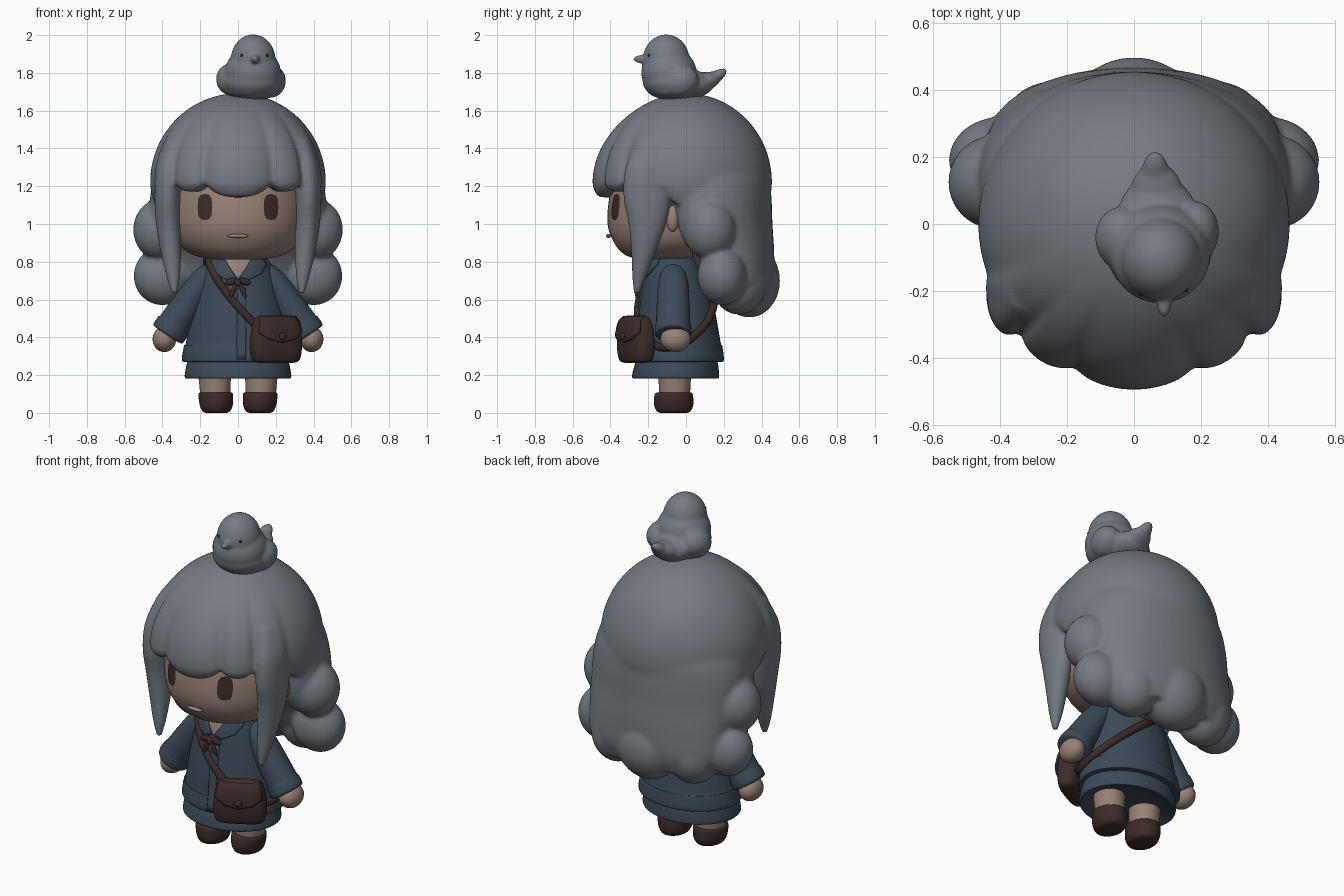
import bpy, bmesh, math
from mathutils import Matrix, Vector

if "Cube" in bpy.data.objects:
    bpy.data.objects.remove(bpy.data.objects["Cube"])


def material(name, rgb):
    m = bpy.data.materials.new(name)
    m.diffuse_color = (*rgb, 1)
    m.use_nodes = True
    m.node_tree.nodes["Principled BSDF"].inputs["Base Color"].default_value = m.diffuse_color
    return m


GREY = material("ash grey", (.18, .197, .223))
SKIN = material("skin", (.31, .22, .18))
NAVY = material("slate blue", (.046, .069, .098))
BROWN = material("dark brown", (.045, .024, .022))
DARK = material("near black", (.02, .02, .022))


def ell(bm, c, r, rot=(0, 0, 0)):
    """Add an ellipsoid."""
    mat = Matrix.Translation(c)
    for a, k in zip(rot, 'XYZ'):
        mat = mat @ Matrix.Rotation(math.radians(a), 4, k)
    bmesh.ops.create_uvsphere(bm, u_segments=32, v_segments=20, radius=1,
                              matrix=mat @ Matrix.Diagonal((*r, 1)))


def dense(rings, sub=5):
    """Smoothly interpolate (z, cx, cy, rx, ry) rings."""
    out = []
    for i in range(len(rings) - 1):
        a, b, c, d = [Vector(rings[max(0, min(len(rings) - 1, i + k))]) for k in (-1, 0, 1, 2)]
        for j in range(sub):
            t = j / sub
            out.append(b + ((c - a) * t + (2 * a - 5 * b + 4 * c - d) * t * t
                            + (3 * b - a - 3 * c + d) * t ** 3) * .5)
    return out + [Vector(rings[-1])]


def loft(bm, rings, n=48, p=2):
    """Add a capped loft of superellipse rings."""
    prev = None
    for z, cx, cy, rx, ry in dense(rings):
        cur = []
        for i in range(n):
            c, s = math.cos(math.tau * i / n), math.sin(math.tau * i / n)
            cur.append(bm.verts.new((cx + rx * math.copysign(abs(c) ** (2 / p), c),
                                     cy + ry * math.copysign(abs(s) ** (2 / p), s), z)))
        if prev:
            for i in range(n):
                bm.faces.new((prev[i], prev[i - 1], cur[i - 1], cur[i]))
        else:
            bm.faces.new(cur)
        prev = cur
    bm.faces.new(prev)


def finish(bm, name, mat, voxel=0, smooth_it=3, thick=0):
    bmesh.ops.recalc_face_normals(bm, faces=bm.faces)
    me = bpy.data.meshes.new(name)
    bm.to_mesh(me)
    bm.free()
    me.materials.append(mat)
    ob = bpy.data.objects.new(name, me)
    bpy.context.collection.objects.link(ob)
    bpy.ops.object.select_all(action='DESELECT')
    bpy.context.view_layer.objects.active = ob
    ob.select_set(True)
    bpy.ops.object.shade_smooth_by_angle(angle=math.radians(40))
    if voxel:
        ob.modifiers.clear()
        m = ob.modifiers.new("blend", 'REMESH')
        m.mode, m.voxel_size, m.use_smooth_shade = 'VOXEL', voxel, True
        s = ob.modifiers.new("relax", 'SMOOTH')
        s.iterations, s.factor = smooth_it, .5
    if thick:
        m = ob.modifiers.new("thickness", 'SOLIDIFY')
        m.thickness, m.offset = thick, 0
    return ob


def ring_at(rings, z):
    d = sorted(dense(rings), key=lambda r: r[0])
    for a, b in zip(d, d[1:]):
        if a[0] <= z <= b[0] and b[0] > a[0]:
            return a.lerp(b, (z - a[0]) / (b[0] - a[0]))
    return d[0] if z < d[0][0] else d[-1]


def patch(name, rings, poly, mat, off=.004, thick=0, p=2):
    """Thin plate hugging the front of a loft; poly holds (x, z) points."""
    bm = bmesh.new()
    pts = [Vector(a).lerp(Vector(b), j / 4) for a, b in zip(poly, poly[1:] + poly[:1]) for j in range(4)]
    mid = sum(pts, Vector((0, 0))) / len(pts)

    def vert(q):
        _, cx, cy, rx, ry = ring_at(rings, q[1])
        k = max(0, 1 - abs((q[0] - cx) / rx) ** p) ** (1 / p)
        return bm.verts.new((q[0], cy - ry * k - off, q[1]))
    prev, n = None, len(pts)
    for k in range(1, 6):
        cur = [vert(mid.lerp(q, k / 5)) for q in pts]
        if prev:
            for i in range(n):
                bm.faces.new((prev[i], prev[i - 1], cur[i - 1], cur[i]))
        else:
            bm.faces.new(cur)
        prev = cur
    return finish(bm, name, mat, thick=thick)


def solid(name, mat, rings=None, p=2, ells=()):
    bm = bmesh.new()
    if rings:
        loft(bm, rings, p=p)
    for e in ells:
        ell(bm, *e)
    return finish(bm, name, mat)


# Head and face
HEAD = [(.812, 0, -.11, .12, .12), (.835, 0, -.10, .235, .22), (.9, 0, -.09, .318, .29),
        (1.0, 0, -.09, .352, .325), (1.15, 0, -.09, .355, .315), (1.35, 0, -.08, .33, .28)]
solid("head", SKIN, HEAD)
for s, side in ((-1, "left"), (1, "right")):
    solid(side + "_ear", SKIN, ells=[((s * .352, -.07, 1.03), (.03, .035, .07))])
    oval = []
    for i in range(12):
        c, n = math.cos(math.tau * i / 12), math.sin(math.tau * i / 12)
        oval.append((s * .175 + .039 * math.copysign(abs(c) ** .7, c),
                     1.09 + .07 * math.copysign(abs(n) ** .7, n)))
    patch(side + "_eye", HEAD, oval, BROWN)
solid("mouth", SKIN, ells=[((0, -.411, .937), (.055, .012, .011))])

# Hair dome: fringe lobes swell out of the front half and hang lower
bm = bmesh.new()
bmesh.ops.create_uvsphere(bm, u_segments=144, v_segments=60, radius=1)
LOBES = ((-1.2, -.785, .07), (-.785, -.385, .09), (-.385, .385, .10), (.385, .785, .09), (.785, 1.2, .07))
for v in bm.verts:
    x, y, z = v.co
    a = math.atan2(x, -y)
    f, amp, floor = 0, 0, 1.10 + .1 * max(0, min(1, (1.45 - abs(a)) / .3))
    for lo, hi, k in LOBES:
        if lo < a < hi:
            u = (2 * a - lo - hi) / (hi - lo)
            f, amp = math.sqrt(1 - u * u), k
            floor = 1.225 - (.085 if lo < 0 < hi else .055) * f
    h = 1.22 + z * .472
    if z < 0:
        d = min(1, -z / .6)
        h = 1.22 - (1.22 - floor) * d
        if d < 1:
            r = (1 - .07 * d * d) / math.hypot(x, y)
            x, y = x * r, y * r
    swell = 1 + amp * f * max(0, 1 - max(z, 0) ** 2 * 1.2)
    v.co = (x * .465 * swell, y * (.45 if y < 0 else .455) * swell, h)

# Back mass, wavy ends, side curls and front locks
loft(bm, [(1.4, 0, .08, .34, .26), (1.27, 0, .1, .43, .335), (1.15, 0, .13, .462, .322),
          (1.0, 0, .16, .465, .298), (.85, 0, .235, .44, .232), (.7, 0, .28, .42, .185),
          (.6, 0, .3, .36, .13)])
ell(bm, (0, .335, .70), (.19, .163, .195))
for s in (-1, 1):
    ell(bm, (s * .362, .075, 1.08), (.108, .125, .24))
    ell(bm, (s * .415, .125, .97), (.14, .14, .16))
    ell(bm, (s * .40, .19, .725), (.153, .13, .155))
    ell(bm, (s * .25, .28, .69), (.15, .145, .17), (0, 0, -s * 25))
    loft(bm, [(1.45, s * .33, -.17, .05, .09), (1.3, s * .365, -.2, .066, .12),
              (1.15, s * .372, -.205, .07, .128), (1.0, s * .368, -.205, .066, .1),
              (.85, s * .355, -.225, .055, .065), (.72, s * .343, -.248, .036, .038),
              (.63, s * .336, -.262, .015, .015)], n=24)
finish(bm, "hair", GREY, voxel=.012, smooth_it=7)

# Bird sitting on the head
bm = bmesh.new()
ell(bm, (.08, -.105, 1.868), (.119, .124, .136))
ell(bm, (.078, -.09, 1.80), (.15, .147, .135))
ell(bm, (.075, -.075, 1.755), (.158, .155, .1))
ell(bm, (.075, -.06, 1.71), (.145, .145, .055))
ell(bm, (-.03, -.045, 1.765), (.086, .1, .085), (20, 0, 10))
ell(bm, (.175, -.03, 1.755), (.078, .1, .085), (20, 0, -10))
ell(bm, (.07, .02, 1.74), (.12, .125, .075))
ell(bm, (.067, .08, 1.745), (.082, .11, .052), (20, 0, 0))
ell(bm, (.063, .14, 1.768), (.044, .09, .033), (33, 0, 0))
ell(bm, (.09, -.235, 1.873), (.023, .046, .023))
finish(bm, "bird", GREY, voxel=.008, smooth_it=12)
solid("bird_eyes", DARK, ells=[((.02, -.207, 1.893), (.008,) * 3), ((.155, -.196, 1.893), (.008,) * 3)])

# Coat with a stepped hem band
COAT = [(.272, 0, -.04, .27, .215), (.278, 0, -.04, .297, .24), (.355, 0, -.04, .286, .232),
        (.365, 0, -.04, .277, .225), (.45, 0, -.045, .262, .215), (.6, 0, -.05, .23, .192),
        (.76, 0, -.06, .185, .158), (.815, 0, -.06, .155, .13), (.845, 0, -.06, .09, .08)]
solid("coat", NAVY, COAT)
solid("skirt", NAVY, [(.205, 0, -.055, .2, .15), (.185, 0, -.055, .262, .21), (.182, 0, -.055, .275, .225),
                      (.2, 0, -.055, .282, .23), (.265, 0, -.05, .27, .218), (.29, 0, -.05, .26, .2)])
patch("neck_opening", COAT, [(-.085, .825), (.085, .825), (0, .715)], SKIN)
patch("placket", COAT, [(-.005, .66), (.04, .66), (.04, .282), (-.005, .282)], NAVY, thick=.008)

# Sleeves, hands, legs, shoes, collar
for s, side in ((-1, "left"), (1, "right")):
    patch(side + "_collar", COAT, [(s * x, z) for x, z in
          ((.08, .828), (.01, .715), (.05, .70), (.12, .735), (.148, .785), (.125, .825))],
          NAVY, off=.009, thick=.014)
    bm = bmesh.new()
    loft(bm, [(0, 0, 0, .06, .075), (.008, 0, 0, .092, .095), (.06, 0, 0, .092, .095),
              (.07, 0, 0, .087, .091), (.2, 0, 0, .08, .087), (.33, 0, 0, .068, .078),
              (.41, 0, 0, .045, .055), (.43, 0, 0, .02, .025)])
    sleeve = finish(bm, side + "_sleeve", NAVY)
    sleeve.location = (s * .375, -.068, .412)
    sleeve.rotation_euler.y = -s * math.radians(33)
    solid(side + "_hand", SKIN, ells=[((s * .39, -.055, .39), (.062, .08, .068))])
    solid(side + "_leg", SKIN, [(.08, s * .12, -.06, .078, .08), (.25, s * .125, -.06, .09, .09)])
    solid(side + "_shoe", BROWN, [(0, s * .115, -.065, .055, .07), (.01, s * .115, -.065, .074, .09),
                                  (.045, s * .115, -.065, .088, .104), (.1, s * .118, -.065, .091, .1),
                                  (.108, s * .118, -.06, .075, .08)])

# Ribbon bow at the neck
bow = [((0, -.262, .69), (.02, .018, .02))]
for s in (-1, 1):
    bow += [((s * .035, -.255, .695), (.035, .014, .018), (0, s * 15, 0)),
            ((s * .025, -.262, .65), (.012, .01, .045), (0, -s * 22, 0))]
solid("neck_bow", BROWN, ells=bow)

# Shoulder strap wrapped around the coat
cu = bpy.data.curves.new("bag_strap", 'CURVE')
cu.dimensions, cu.bevel_depth, cu.resolution_u, cu.bevel_resolution = '3D', .022, 6, 2
path = [(215, .785), (235, .72), (258, .62), (275, .54), (290, .47), (308, .42), (335, .35), (0, .36),
        (30, .43), (60, .53), (90, .63), (125, .72), (160, .80), (190, .82)]
sp = cu.splines.new('BEZIER')
sp.bezier_points.add(len(path) - 1)
sp.use_cyclic_u = True
for b, (ang, z) in zip(sp.bezier_points, path):
    _, cx, cy, rx, ry = ring_at(COAT, z)
    a = math.radians(ang)
    b.co = (cx + (rx + .006) * math.cos(a), cy + (ry + .006) * math.sin(a), z)
    b.handle_left_type = b.handle_right_type = 'AUTO'
cu.materials.append(BROWN)
bpy.context.collection.objects.link(bpy.data.objects.new("bag_strap", cu))

# Satchel with flap and clasp, turned outward
BAG = [(.265, 0, 0, .10, .03), (.282, 0, 0, .134, .054), (.36, 0, 0, .146, .064),
       (.45, 0, 0, .135, .056), (.5, 0, 0, .118, .036), (.515, 0, 0, .095, .015)]
parts = [solid("satchel", BROWN, BAG, p=3.2),
         patch("satchel_flap", BAG, [(-.112, .508), (.112, .508), (.13, .425), (.075, .388), (0, .372),
                                     (-.075, .388), (-.13, .425)], BROWN, off=.008, thick=.016, p=3.2),
         solid("satchel_clasp", BROWN, ells=[((0, -.08, .405), (.02, .014, .02))])]
for o in parts:
    o.location = (.2, -.265, 0)
    o.rotation_euler.z = math.radians(28)
